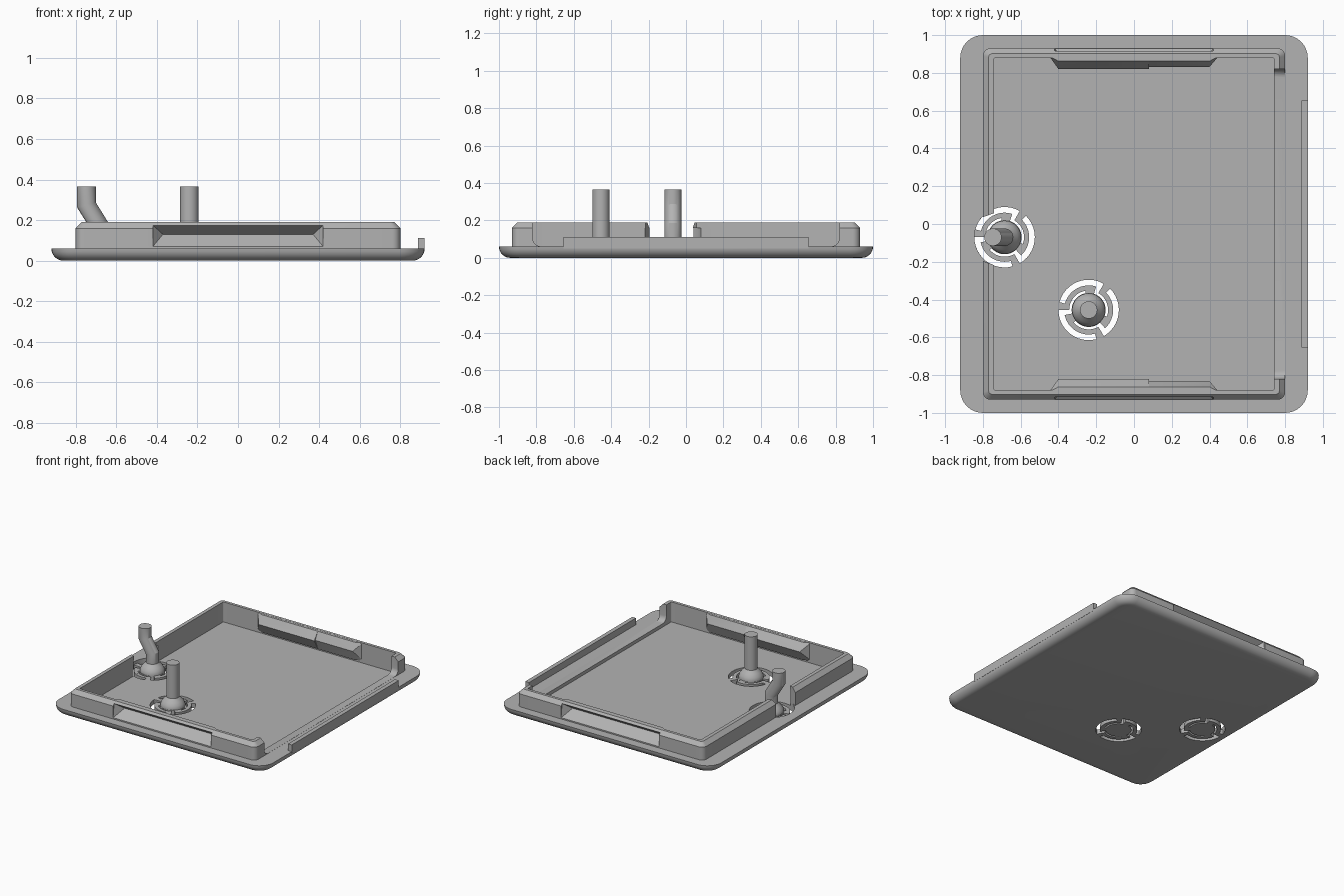
import bpy, bmesh, math
from mathutils import Vector

if "Cube" in bpy.data.objects:
    bpy.data.objects.remove(bpy.data.objects["Cube"])

gray = bpy.data.materials.new("matte_gray")
gray.diffuse_color = (0.45, 0.45, 0.45, 1)
gray.use_nodes = True
gray.node_tree.nodes["Principled BSDF"].inputs["Base Color"].default_value = gray.diffuse_color
FLOOR, RIM, TOP = 0.035, 0.06, 0.19
BUTTONS = [(-0.685, -0.07), (-0.24, -0.455)]


def finish(name, bm):
    bmesh.ops.recalc_face_normals(bm, faces=bm.faces)
    me = bpy.data.meshes.new(name)
    bm.to_mesh(me)
    bm.free()
    ob = bpy.data.objects.new(name, me)
    bpy.context.collection.objects.link(ob)
    me.materials.append(gray)
    return ob


def loft(name, loops):
    """Skin a closed solid through loops of equal point count."""
    bm = bmesh.new()
    rows = [[bm.verts.new(p) for p in loop] for loop in loops]
    n = len(rows[0])
    for a, b in zip(rows, rows[1:]):
        for i in range(n):
            bm.faces.new((a[i], a[(i + 1) % n], b[(i + 1) % n], b[i]))
    bm.faces.new(rows[0][::-1])
    bm.faces.new(rows[-1])
    return finish(name, bm)


def hull(name, pts):
    bm = bmesh.new()
    for p in pts:
        bm.verts.new(p)
    bmesh.ops.convex_hull(bm, input=bm.verts)
    return finish(name, bm)


def combine(body, tool, op):
    mod = body.modifiers.new("combine", 'BOOLEAN')
    mod.operation, mod.solver, mod.object = op, 'EXACT', tool
    bpy.context.view_layer.objects.active = body
    bpy.ops.object.modifier_apply(modifier=mod.name)
    bpy.data.objects.remove(tool)


def smooth(ob, angle=30):
    bpy.ops.object.select_all(action='DESELECT')
    ob.select_set(True)
    bpy.context.view_layer.objects.active = ob
    bpy.ops.object.shade_smooth_by_angle(angle=math.radians(angle))


def rounded_rect(hx, hy, r, z, steps=8):
    pts = []
    for k, (sx, sy) in enumerate([(1, 1), (-1, 1), (-1, -1), (1, -1)]):
        for i in range(steps + 1):
            a = math.pi / 2 * (k + i / steps)
            pts.append((sx * (hx - r) + r * math.cos(a),
                        sy * (hy - r) + r * math.sin(a), z))
    return pts


def circle(x, y, z, r, n=32):
    return [(x + r * math.cos(2 * math.pi * i / n),
             y + r * math.sin(2 * math.pi * i / n), z) for i in range(n)]


# Cover: rounded underside, flat rim, chamfered wall and sunken floor
loops = []
for i in range(7):
    a = math.pi / 2 * i / 6
    d = 0.06 * (1 - math.sin(a))
    loops.append(rounded_rect(0.92 - d, 1 - d, 0.12 - d, RIM * (1 - math.cos(a))))
loops += [rounded_rect(0.80, 0.93, 0.04, RIM),
          rounded_rect(0.80, 0.93, 0.04, 0.16),
          rounded_rect(0.77, 0.902, 0.02, TOP),
          rounded_rect(0.742, 0.88, 0.008, TOP),
          rounded_rect(0.742, 0.88, 0.008, FLOOR)]
cover = loft("cover", loops)

# Finger grips: inward bulges in the front and back walls, grooved outside
for s in (1, -1):
    for x0, x1, ridge in ((-0.45, 0.08, 0.82), (0.07, 0.45, 0.832)):
        e0 = x0 + (0.05 if x0 < 0 else 0)
        e1 = x1 - (0.05 if x1 > 0.2 else 0)
        pts = [(x, s * 0.89, z) for x in (x0, x1) for z in (0.05, TOP - 0.001)]
        pts += [(x, s * y, z) for x in (e0, e1)
                for y, z in ((0.862, TOP - 0.001), (ridge, 0.13), (0.865, 0.05))]
        combine(cover, hull("bulge", pts), 'UNION')
    pts = [(x, s * 0.86, 0.13) for x in (-0.37, 0.37)]
    pts += [(x, s * y, z) for x in (-0.42, 0.42)
            for y, z in ((0.918, 0.175), (0.93, 0.07), (0.96, 0.07), (0.96, 0.2))]
    combine(cover, hull("groove", pts), 'DIFFERENCE')

# Open right side with filleted lower corners
profile = [(-0.82, 0.3), (0.82, 0.3)]
for s in (1, -1):
    for i in range(7):
        a = math.pi / 2 * i / 6
        profile.append((s * (0.775 + 0.045 * math.cos(a)),
                        0.106 - 0.045 * math.sin(a)))
combine(cover, hull("opening", [(x, y, z) for x in (0.71, 0.82) for y, z in profile]),
        'DIFFERENCE')

# Gap in the left wall beside the first button
pts = [(x, y, z) for z in (0.061, 0.3)
       for x, y0, y1 in ((-0.83, -0.185, 0.025), (-0.72, -0.225, 0.065))
       for y in (y0, y1)]
combine(cover, hull("gap", pts), 'DIFFERENCE')
bx, by = BUTTONS[0]
combine(cover, hull("button_seat", circle(bx, by, 0.036, 0.16, 48)
                    + circle(bx, by, 0.15, 0.16, 48)), 'DIFFERENCE')


# Spiral slots that leave three spring arms around each button
def arc(cx, cy, r, a0, a1, n=12):
    out = []
    for i in range(n + 1):
        a = math.radians(a0 + (a1 - a0) * i / n)
        out.append((cx + r * math.cos(a), cy + r * math.sin(a)))
    return out


for cx, cy in BUTTONS:
    for t in (60, 180, 300):
        outline = (arc(cx, cy, 0.090, t - 80, t + 12) + arc(cx, cy, 0.130, t + 12, t + 105)
                   + arc(cx, cy, 0.160, t + 105, t) + arc(cx, cy, 0.103, t, t - 80))
        slot = loft("slot", [[(x, y, z) for x, y in outline] for z in (-0.05, 0.16)])
        combine(cover, slot, 'DIFFERENCE')
smooth(cover)

# Raised lip on the right edge
smooth(hull("edge_lip", [(x, y, z) for x in (0.888, 0.92) for y in (-0.655, 0.655)
                         for z in (0.05, 0.112)]))

# Button posts: flared base and a peg, the first one cranked to the left
BASE = [(0.088, 0.03), (0.088, 0.045), (0.082, 0.062), (0.068, 0.082),
        (0.054, 0.095), (0.046, 0.105)]
for name, (cx, cy), bends in (
        ("cranked_post", BUTTONS[0], [(0, 0.175), (-0.062, 0.275), (-0.062, 0.365)]),
        ("straight_post", BUTTONS[1], [(0, 0.365)])):
    rings = [circle(cx, cy, z, r) for r, z in BASE]
    rings += [circle(cx + dx, cy, z, 0.046) for dx, z in bends]
    if len(bends) > 1:  # mitre the two bends
        for k in (-3, -2):
            rings[k] = [(x, y, z + 0.27 * (x - cx - bends[k][0])) for x, y, z in rings[k]]
    smooth(loft(name, rings), 25)
